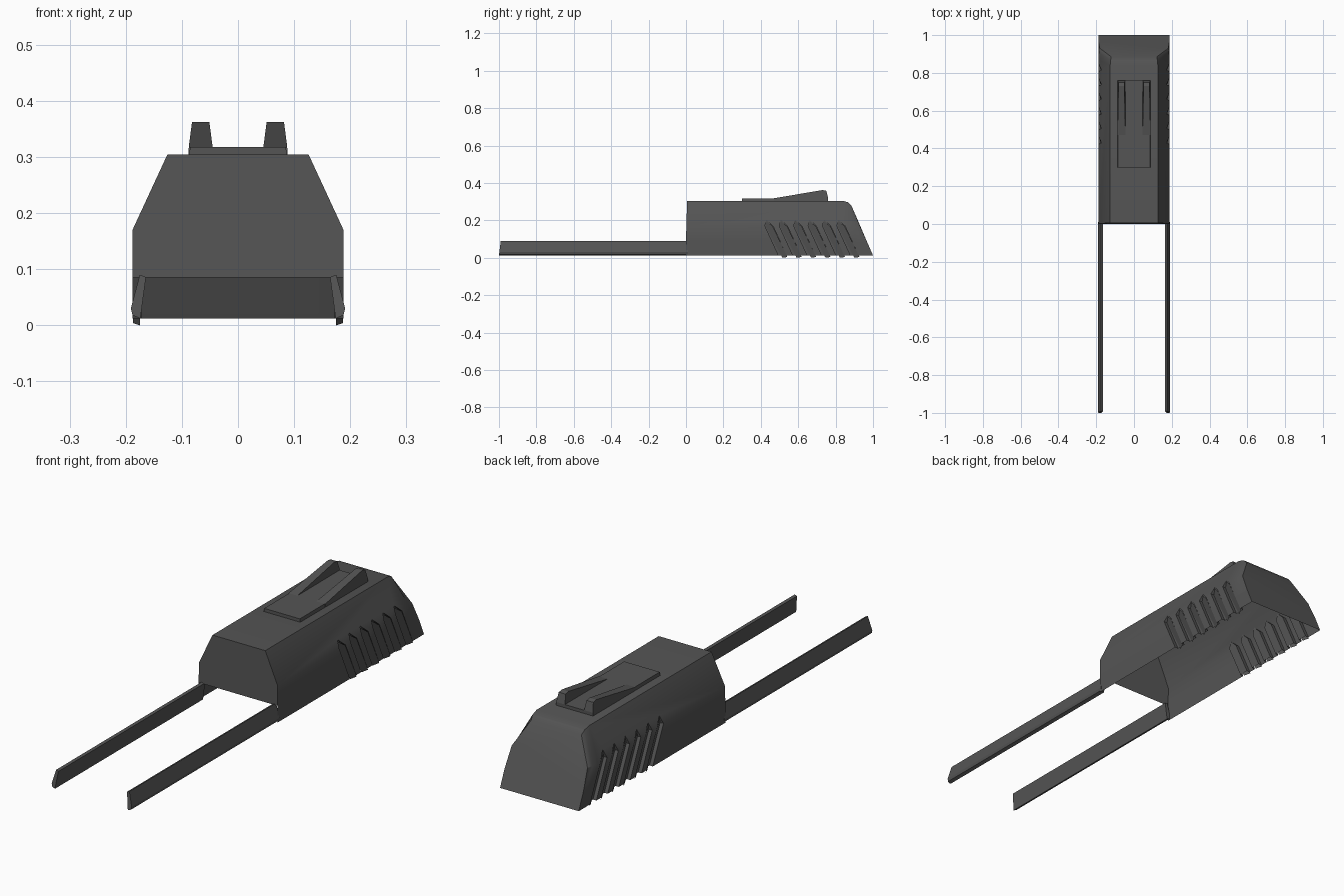
import bpy, bmesh, math

if "Cube" in bpy.data.objects:
    bpy.data.objects.remove(bpy.data.objects["Cube"])

dark = bpy.data.materials.new("dark_grey")
dark.diffuse_color = (0.09, 0.09, 0.09, 1)
dark.use_nodes = True
dark.node_tree.nodes["Principled BSDF"].inputs["Base Color"].default_value = dark.diffuse_color


def make(name, bm):
    bmesh.ops.recalc_face_normals(bm, faces=bm.faces)
    me = bpy.data.meshes.new(name)
    bm.to_mesh(me)
    bm.free()
    ob = bpy.data.objects.new(name, me)
    bpy.context.collection.objects.link(ob)
    me.materials.append(dark)
    return ob


def loft(name, sections):
    """Skin closed rings of equal point count and cap both ends."""
    bm = bmesh.new()
    rings = [[bm.verts.new(p) for p in s] for s in sections]
    n = len(rings[0])
    for a, b in zip(rings, rings[1:]):
        for i in range(n):
            j = (i + 1) % n
            bm.faces.new((a[i], a[j], b[j], b[i]))
    bm.faces.new(rings[0])
    bm.faces.new(rings[-1])
    return make(name, bm)


def smooth(ob):
    bpy.ops.object.select_all(action='DESELECT')
    ob.select_set(True)
    bpy.context.view_layer.objects.active = ob
    bpy.ops.object.shade_smooth_by_angle(angle=math.radians(28))


# Hull: half profile (x, z), with front, roof end and rear y for each point
half = [(.188, .012), (.188, .085), (.188, .17), (.126, .304)]
front = [0, 0, .002, .006]
shoulder = [.93, .90, .87, .84]
rear = [(.188, 1.0, .012), (.188, .968, .085), (.181, .93, .17), (.12, .885, .278)]


def both(pts):
    return pts + [(-x, y, z) for x, y, z in reversed(pts)]


sections = [both([(x, ys[i], z) for i, (x, z) in enumerate(half)])
            for ys in (front, shoulder)]
mid = [(.188, .975, .012), (.188, .94, .085), (.186, .905, .17), (.124, .868, .296)]
hull = loft("hull", sections + [both(mid), both(rear)])


# Slanted gill grooves cut in both sides, each with a tilted blade inside
def gill(y, x, grow=0):
    return [(x, y, .203), (x, y + .035, .170), (x, y + .118 - grow, -.01),
            (x, y + .075, -.01), (x, y - .008, .170)]


cutters = []
for k in range(6):
    y = .43 + k * .077
    for s in (-1, 1):
        outer, inner = gill(y, s * .20), gill(y, s * .172)
        cutters.append(loft("gill_cutter", [outer, inner]))
        bm = bmesh.new()
        blade = [(s * .174, y, .195), (s * .187, y + .034, .168),
                 (s * .187, y + .112, .004), (s * .175, y + .085, 0),
                 (s * .174, y - .004, .168)]
        bm.faces.new([bm.verts.new(p) for p in blade])
        make("gill_blade", bm)
for c in cutters:
    c.hide_render = True
    m = hull.modifiers.new("cut", 'BOOLEAN')
    m.operation = 'DIFFERENCE'
    m.solver = 'EXACT'
    m.object = c
dg = bpy.context.evaluated_depsgraph_get()
hull.data = bpy.data.meshes.new_from_object(hull.evaluated_get(dg))
hull.modifiers.clear()
for c in cutters:
    bpy.data.objects.remove(c)

# Open the underside and the low slot in the front wall
bm = bmesh.new()
bm.from_mesh(hull.data)
bmesh.ops.bisect_plane(bm, geom=bm.verts[:] + bm.edges[:] + bm.faces[:],
                       plane_co=(0, 0, .085), plane_no=(0, 0, 1))
bm.normal_update()
gone = [f for f in bm.faces
        if all(v.co.z < .013 for v in f.verts)
        or (all(v.co.y < .01 and v.co.z < .086 for v in f.verts))]
bmesh.ops.delete(bm, geom=gone, context='FACES')
bm.to_mesh(hull.data)
bm.free()
smooth(hull)

# Long leaning side rails with raked tips
rail = [(.174, .012), (.188, .018), (.191, .03), (.175, .09), (.164, .086)]
for s in (-1, 1):
    loft("side_rail", [[(s * x, -1 + (z - .012) * .12, z) for x, z in rail],
                       [(s * x, .01, z) for x, z in rail]])

# Sight base plate on the roof
loft("sight_base", [[(x, y, z) for x, z in ((-.088, .30), (.088, .30), (.085, .318), (-.085, .318))]
                    for y in (.30, .76)])

# Two rising sight fins
for s in (-1, 1):
    fin = [(.47, .316, .318), (.73, .316, .362), (.75, .316, .358), (.76, .316, .318)]
    rings = []
    for y, lo, hi in [(f[0], f[1], f[2]) for f in fin]:
        t = (hi - lo) / .046 * .006
        rings.append([(s * .045, y, .304), (s * .088, y, .304),
                      (s * (.088 - t), y, hi), (s * (.045 + t), y, hi)])
    loft("sight_fin", rings)
